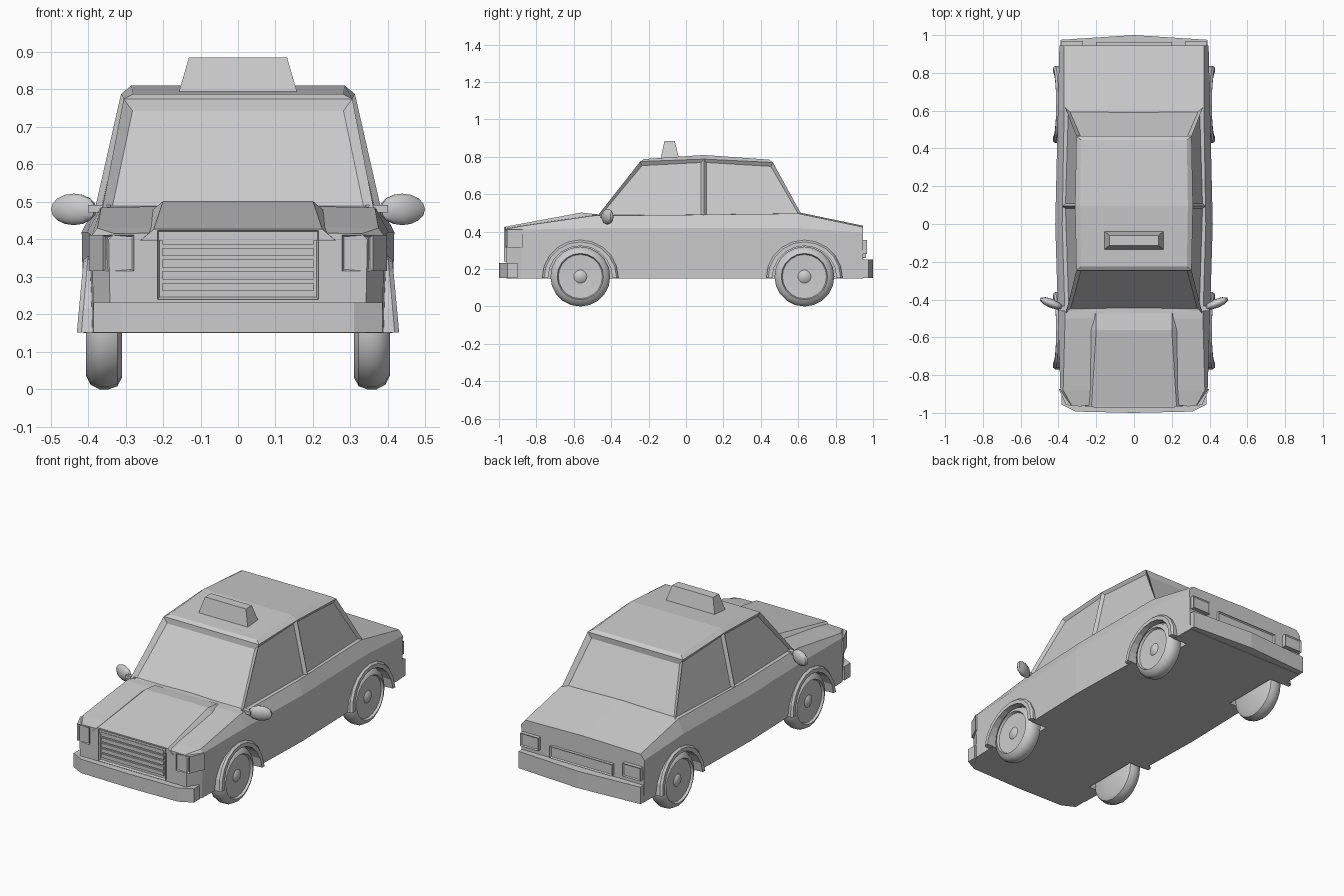
import bpy, bmesh, math
from mathutils import Matrix

if "Cube" in bpy.data.objects:
    bpy.data.objects.remove(bpy.data.objects["Cube"])


def finish(name, bm, smooth=False):
    bmesh.ops.recalc_face_normals(bm, faces=bm.faces[:])
    me = bpy.data.meshes.new(name)
    bm.to_mesh(me)
    bm.free()
    ob = bpy.data.objects.new(name, me)
    bpy.context.collection.objects.link(ob)
    if smooth:
        bpy.ops.object.select_all(action='DESELECT')
        ob.select_set(True)
        bpy.context.view_layer.objects.active = ob
        bpy.ops.object.shade_smooth_by_angle(angle=math.radians(40))
    return ob


def loft(rings, caps=True):
    """Skin a list of equal-length closed rings."""
    bm = bmesh.new()
    vs = [[bm.verts.new(p) for p in r] for r in rings]
    n = len(rings[0])
    for a, b in zip(vs, vs[1:]):
        for i in range(n):
            j = (i + 1) % n
            bm.faces.new((a[i], a[j], b[j], b[i]))
    if caps:
        bm.faces.new(vs[0])
        bm.faces.new(vs[-1])
    bmesh.ops.recalc_face_normals(bm, faces=bm.faces[:])
    return bm, vs


def prism(plan, z0, z1):
    return loft([[(x, y, z) for x, y in plan] for z in (z0, z1)])[0]


def box(x0, x1, y0, y1, z0, z1):
    return prism([(x0, y0), (x1, y0), (x1, y1), (x0, y1)], z0, z1)


def inset_facing(bm, axis_y, thickness, depth):
    f = max(bm.faces, key=lambda f: f.normal.y * axis_y)
    bmesh.ops.inset_individual(bm, faces=[f], thickness=thickness, depth=depth)


# Lower body: cross-sections along y (y, side, belt z, shoulder, top z)
stations = [(-0.96, 0.345, 0.40, 0.33, 0.415), (-0.88, 0.39, 0.41, 0.375, 0.43),
            (-0.50, 0.402, 0.42, 0.365, 0.485), (0.0, 0.417, 0.42, 0.38, 0.49),
            (0.60, 0.403, 0.42, 0.37, 0.497), (0.945, 0.395, 0.395, 0.37, 0.425)]
rings = [[(-w + 0.005, y, 0.15), (-w, y, zb), (-ws, y, zt), (0, y, zt + 0.007),
          (ws, y, zt), (w, y, zb), (w - 0.005, y, 0.15)] for y, w, zb, ws, zt in stations]
body = finish("body", loft(rings)[0])

# Cabin with recessed windows
def cabin_ring(pts):
    return [(x, y, z) for x, y, z in pts] + [(-x, y, z) for x, y, z in reversed(pts)]

bm, vs = loft([
    cabin_ring([(0.362, -0.475, 0.482), (0.382, 0.095, 0.48), (0.366, 0.62, 0.487)]),
    cabin_ring([(0.305, -0.245, 0.775), (0.312, 0.095, 0.788), (0.305, 0.465, 0.77)]),
    cabin_ring([(0.28, -0.225, 0.788), (0.285, 0.095, 0.81), (0.28, 0.445, 0.785)])], caps=False)
t = vs[2]
bm.faces.new((t[0], t[1], t[4], t[5]))
bm.faces.new((t[1], t[2], t[3], t[4]))
bmesh.ops.recalc_face_normals(bm, faces=bm.faces[:])
walls = [f for f in bm.faces if any(v in vs[0] for v in f.verts)]
sides = [f for f in walls if abs(f.normal.x) > 0.7]
ends = [f for f in walls if f not in sides]
bmesh.ops.inset_individual(bm, faces=sides, thickness=0.021, depth=-0.016)
bmesh.ops.inset_individual(bm, faces=ends, thickness=0.036, depth=-0.018)
finish("cabin", bm)

# Raised hood panel
hood = [(-0.475, 0.20, 0.493), (-0.56, 0.20, 0.502), (-0.965, 0.225, 0.427)]
finish("hood_panel", loft([[(-w - 0.035, y, z - 0.03), (-w, y, z), (w, y, z),
                            (w + 0.035, y, z - 0.03)] for y, w, z in hood])[0])

# Grille surround and slats
bm = box(-0.215, 0.215, -0.972, -0.9, 0.24, 0.424)
inset_facing(bm, -1, 0.014, -0.02)
finish("grille_surround", bm)
for i in range(5):
    z = 0.273 + i * 0.031
    finish("grille_slat", box(-0.201, 0.201, -0.968, -0.94, z - 0.011, z + 0.011))

# Bumpers
def mirrored(half):
    return half + [(-x, y) for x, y in reversed(half)]

finish("front_bumper", prism(mirrored([(0.385, -0.90), (0.385, -0.955), (0.31, -0.993), (0.001, -1.0)]), 0.152, 0.232))
finish("rear_bumper", prism(mirrored([(0.39, 0.93), (0.39, 0.975), (0.001, 1.0)]), 0.152, 0.25))

# Rear plate panel
bm = box(-0.2, 0.2, 0.93, 0.963, 0.258, 0.325)
inset_facing(bm, 1, 0.008, -0.008)
finish("plate_panel", bm)

# Roof sign
finish("roof_sign", loft([[(-a, y0, z), (a, y0, z), (a, y1, z), (-a, y1, z)]
                          for a, y0, y1, z in ((0.16, -0.137, -0.036, 0.785), (0.131, -0.115, -0.06, 0.885))])[0])

# Wheel profile as (x, radius)
tyre = [(0.31, 0.001), (0.31, 0.13), (0.322, 0.152), (0.345, 0.16), (0.37, 0.16), (0.393, 0.148),
        (0.405, 0.124), (0.392, 0.118), (0.388, 0.035), (0.396, 0.025), (0.40, 0.001)]

for s in (1, -1):
    # Headlights wrapping the front corners
    bm = prism([(s * x, y) for x, y in ((0.278, -0.967), (0.36, -0.958), (0.398, -0.875), (0.278, -0.86))], 0.315, 0.412)
    inset_facing(bm, -1, 0.009, -0.008)
    finish("headlight", bm)

    # Tail lights
    bm = box(min(s * 0.27, s * 0.385), max(s * 0.27, s * 0.385), 0.92, 0.968, 0.28, 0.355)
    inset_facing(bm, 1, 0.008, -0.006)
    finish("tail_light", bm)

    # Side mirrors
    bm = bmesh.new()
    bmesh.ops.create_uvsphere(bm, u_segments=10, v_segments=8, radius=1)
    bm.transform(Matrix.Translation((s * 0.438, -0.42, 0.48))
                 @ Matrix.Rotation(s * math.radians(22), 4, 'Z')
                 @ Matrix.Diagonal((0.066, 0.024, 0.042, 1)))
    finish("side_mirror", bm, True)
    finish("mirror_arm", box(min(s * 0.34, s * 0.40), max(s * 0.34, s * 0.40), -0.46, -0.435, 0.472, 0.492))

    for yc in (-0.565, 0.633):
        # Wheel
        ang = [2 * math.pi * i / 20 for i in range(20)]
        wheel = [[(s * x, yc + r * math.cos(a), 0.16 + r * math.sin(a)) for a in ang] for x, r in tyre]
        finish("wheel", loft(wheel)[0], True)

        # Wheel arch, flaring outward toward the sill
        arch = []
        for i in range(11):
            a = math.pi * i / 10
            c, h = math.cos(a), math.sin(a)
            xo = 0.43 - 0.018 * h
            arch.append([(s * x, yc + r * c, 0.152 + r * h)
                         for x, r in ((0.37, 0.172), (xo, 0.172), (xo, 0.194), (xo - 0.012, 0.204), (0.37, 0.204))])
        finish("wheel_arch", loft(arch)[0])

        # Wheel well cutter
        well = [[(s * x, yc + 0.173 * math.cos(a), 0.155 + 0.173 * math.sin(a)) for a in ang] for x in (0.3, 0.5)]
        cutter = finish("well_cutter", loft(well)[0])
        cutter.hide_render = True
        cutter.display_type = 'WIRE'
        mod = body.modifiers.new("wheel_well", 'BOOLEAN')
        mod.operation = 'DIFFERENCE'
        mod.object = cutter
